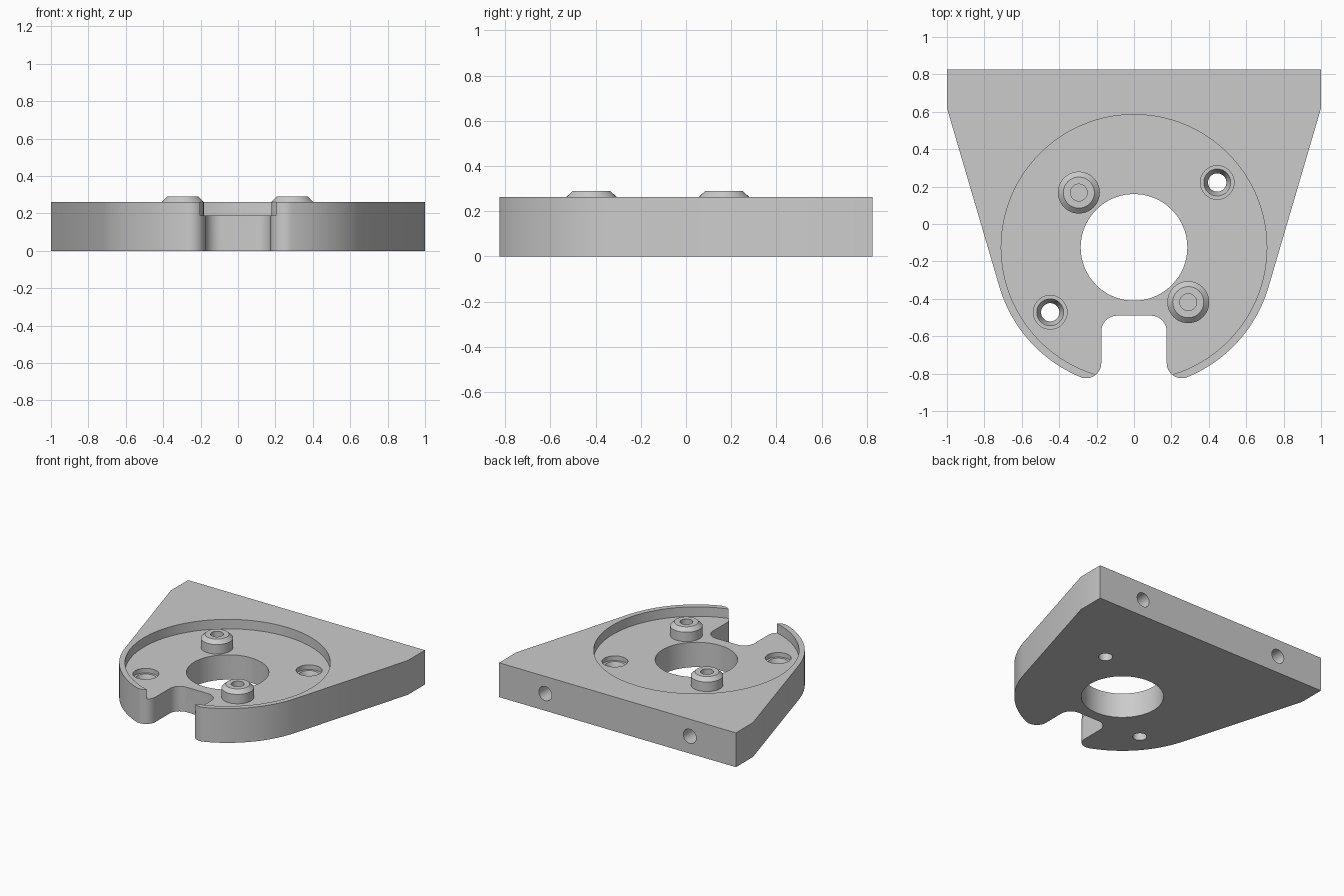
import bpy
import bmesh
from math import sin, cos, atan2, acos, hypot, pi, radians
from mathutils import Matrix

cube = bpy.data.objects.get("Cube")
if cube:
    bpy.data.objects.remove(cube, do_unlink=True)

THICK = 0.262        # plate height
FLOOR = 0.19         # recess floor height
CY = -0.125          # y of the recess and bore axis
BACK = 0.826
RIM = 0.75           # outer radius of the rounded end

grey = bpy.data.materials.new("plain grey")
grey.use_nodes = True
grey.diffuse_color = (0.6, 0.6, 0.6, 1)
grey.node_tree.nodes["Principled BSDF"].inputs["Base Color"].default_value = grey.diffuse_color


def make_object(name, bm):
    bmesh.ops.recalc_face_normals(bm, faces=bm.faces)
    mesh = bpy.data.meshes.new(name)
    bm.to_mesh(mesh)
    bm.free()
    mesh.materials.append(grey)
    obj = bpy.data.objects.new(name, mesh)
    bpy.context.collection.objects.link(obj)
    return obj


def lathe(name, profile, matrix, closed=False, steps=64):
    """Spin (radius, height) points round the local z axis."""
    bm = bmesh.new()
    verts = [bm.verts.new((r, 0, z)) for r, z in profile]
    edges = [bm.edges.new(pair) for pair in zip(verts, verts[1:])]
    if closed:
        edges.append(bm.edges.new((verts[-1], verts[0])))
    bmesh.ops.spin(bm, geom=verts + edges, cent=(0, 0, 0), axis=(0, 0, 1),
                   angle=2 * pi, steps=steps, use_merge=True)
    bmesh.ops.remove_doubles(bm, verts=bm.verts, dist=0.0001)
    bm.transform(matrix)
    return make_object(name, bm)


def at(x, y):
    return Matrix.Translation((x, y, 0))


def rod(name, radius, low, high, matrix, steps=64):
    return lathe(name, [(0, low), (radius, low), (radius, high), (0, high)], matrix, steps=steps)


def arc(cx, cy, r, start, end, n):
    return [(cx + r * cos(start + (end - start) * i / n),
             cy + r * sin(start + (end - start) * i / n)) for i in range(n + 1)]


def select_only(obj):
    bpy.ops.object.select_all(action='DESELECT')
    obj.select_set(True)
    bpy.context.view_layer.objects.active = obj


def smooth(obj):
    select_only(obj)
    bpy.ops.object.shade_smooth_by_angle(angle=radians(30))


# Outline of the plate: slot corner, rounded tip, big arc, straight flank
slot, fillet, tip = 0.175, 0.085, 0.08
tip_x = slot + tip
tip_y = CY - ((RIM - tip) ** 2 - tip_x ** 2) ** 0.5
tip_angle = atan2(tip_y - CY, tip_x)
shoulder = (1, 0.62)
flank = atan2(shoulder[1] - CY, 1) - acos(RIM / hypot(1, shoulder[1] - CY))
half = arc(slot - fillet, -0.49 - fillet, fillet, pi / 2, 0, 10)
half += arc(tip_x, tip_y, tip, pi, 2 * pi + tip_angle, 14)
half += arc(0, CY, RIM, tip_angle, flank, 24)[1:]
half += [shoulder, (1, BACK)]
outline = half + [(-x, y) for x, y in reversed(half)]

bm = bmesh.new()
base = bm.faces.new([bm.verts.new((x, y, 0)) for x, y in outline])
top = bmesh.ops.extrude_face_region(bm, geom=[base])["geom"]
bmesh.ops.translate(bm, vec=(0, 0, THICK),
                    verts=[v for v in top if isinstance(v, bmesh.types.BMVert)])
plate = make_object("mounting_plate", bm)

# Cutters: round recess, central bore, screw holes, boss holes, back edge holes
bosses = {"left": (0.29, -0.418), "right": (-0.295, 0.168)}
cutters = [rod("recess_cutter", 0.71, FLOOR, 0.5, at(0, CY), 128),
           rod("bore_cutter", 0.285, -0.1, 0.5, at(0, CY), 96)]
for x, y in ((0.445, 0.222), (-0.448, -0.472)):
    stepped = [(0, -0.1), (0.049, -0.1), (0.049, 0.1), (0.072, 0.155),
               (0.09, 0.155), (0.09, 0.5), (0, 0.5)]
    cutters.append(lathe("screw_hole_cutter", stepped, at(x, y)))
for x, y in bosses.values():
    cutters.append(rod("boss_hole_cutter", 0.045, 0.09, 0.5, at(x, y)))
for side in (-1, 1):
    turn = Matrix.Translation((0.61 * side, BACK, THICK / 2)) @ Matrix.Rotation(pi / 2, 4, 'X')
    cutters.append(rod("edge_hole_cutter", 0.054, -0.1, 0.3, turn, 48))

for cutter in cutters:
    cutter.hide_render = True
    mod = plate.modifiers.new("cut", 'BOOLEAN')
    mod.operation = 'DIFFERENCE'
    mod.solver = 'EXACT'
    mod.object = cutter
    select_only(plate)
    bpy.ops.object.modifier_apply(modifier=mod.name)
    bpy.data.objects.remove(cutter, do_unlink=True)
smooth(plate)

# Chamfered hollow bosses standing on the recess floor
ring = [(0.045, FLOOR), (0.112, FLOOR), (0.112, THICK), (0.083, 0.29), (0.045, 0.29)]
for side, (x, y) in bosses.items():
    smooth(lathe(side + "_boss", ring, at(x, y), closed=True))
